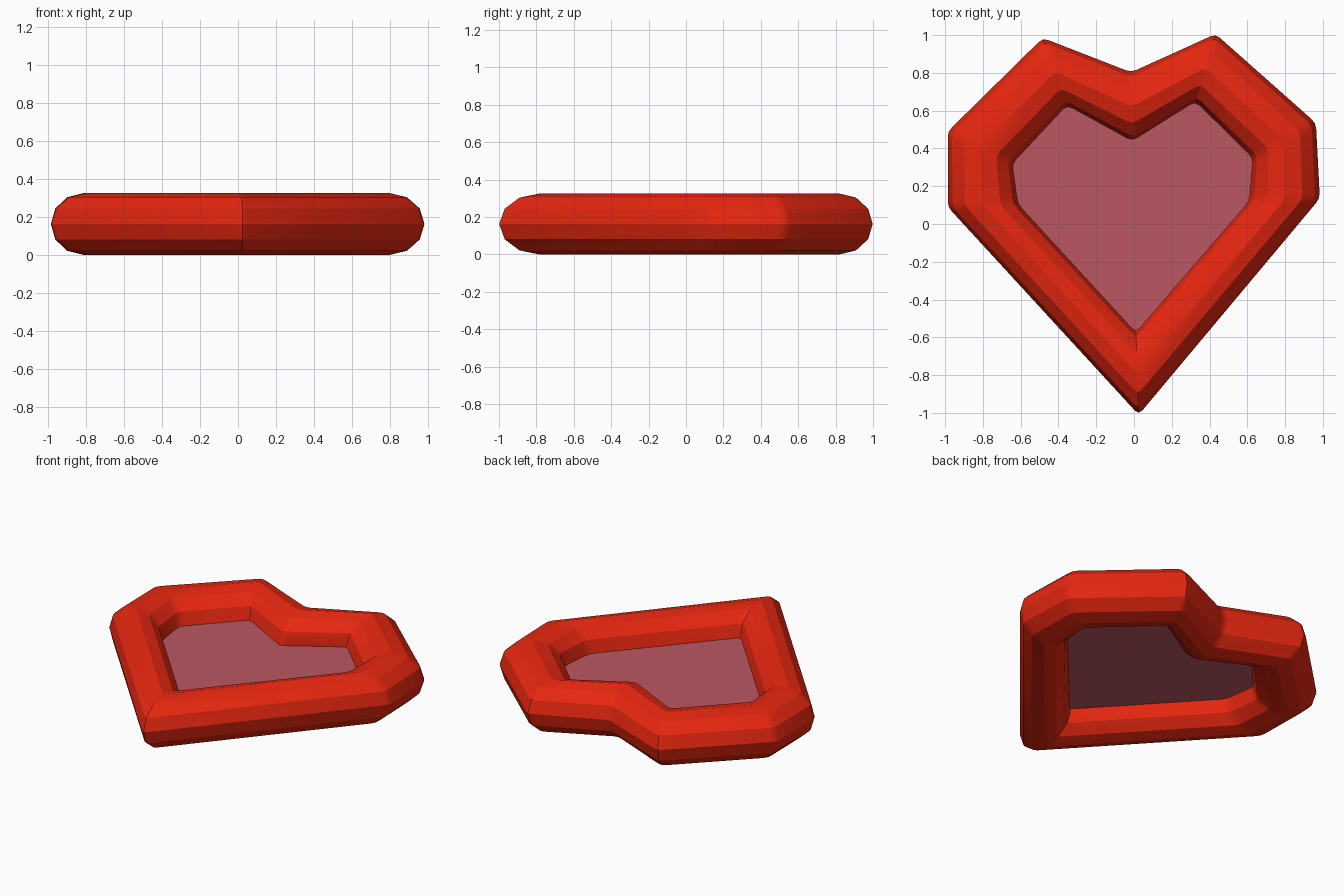
import bpy
import math
from mathutils import Vector

if "Cube" in bpy.data.objects:
    bpy.data.objects.remove(bpy.data.objects["Cube"])

RADIUS = 0.163
SIDES = 12

# Outer and inner heart outlines, corner for corner (hand-made, slightly uneven)
OUTER = [(0.025, -1.01), (0.984, 0.135), (0.963, 0.535), (0.432, 1.006),
         (-0.015, 0.803), (-0.483, 0.985), (-0.986, 0.49), (-0.986, 0.09)]
INNER = [(0.01, -0.575), (0.61, 0.12), (0.63, 0.35), (0.325, 0.65),
         (-0.01, 0.44), (-0.355, 0.63), (-0.645, 0.32), (-0.615, 0.105)]


def soften(outline, d=0.03):
    """Round every corner slightly with three points."""
    pts = [Vector(p) for p in outline]
    result = []
    for i, p in enumerate(pts):
        a = p + (pts[i - 1] - p).normalized() * d
        b = p + (pts[(i + 1) % len(pts)] - p).normalized() * d
        result += [a, (a + 2 * p + b) / 4, b]
    return result


def make_object(name, verts, faces, colour):
    mesh = bpy.data.meshes.new(name)
    mesh.from_pydata(verts, [], faces)
    mesh.update()
    obj = bpy.data.objects.new(name, mesh)
    bpy.context.collection.objects.link(obj)
    mat = bpy.data.materials.new(name + "_colour")
    mat.diffuse_color = (*colour, 1)
    mat.use_nodes = True
    mat.node_tree.nodes["Principled BSDF"].inputs["Base Color"].default_value = mat.diffuse_color
    mesh.materials.append(mat)
    return obj


outer, inner = soften(OUTER), soften(INNER)
count = len(outer)

# Thick twelve-sided tube running around the heart, mitred at the corners
verts, faces = [], []
for o, n in zip(outer, inner):
    mid, half = (o + n) / 2, (o - n) / 2
    for k in range(SIDES):
        a = 2 * math.pi * k / SIDES
        p = mid + half * math.cos(a)
        verts.append((p.x, p.y, RADIUS + RADIUS * math.sin(a)))
for i in range(count):
    j = (i + 1) % count
    for k in range(SIDES):
        m = (k + 1) % SIDES
        faces.append((i * SIDES + k, j * SIDES + k, j * SIDES + m, i * SIDES + m))
rim = make_object("heart_rim", verts, faces, (0.8, 0.02, 0.005))
bpy.context.view_layer.objects.active = rim
rim.select_set(True)
bpy.ops.object.shade_smooth_by_angle(angle=math.radians(26))

# Thin flat sheet filling the heart at half height
sheet_verts = [(p.x, p.y, RADIUS) for p in inner]
make_object("heart_sheet", sheet_verts, [tuple(range(count))], (0.5, 0.095, 0.126))
